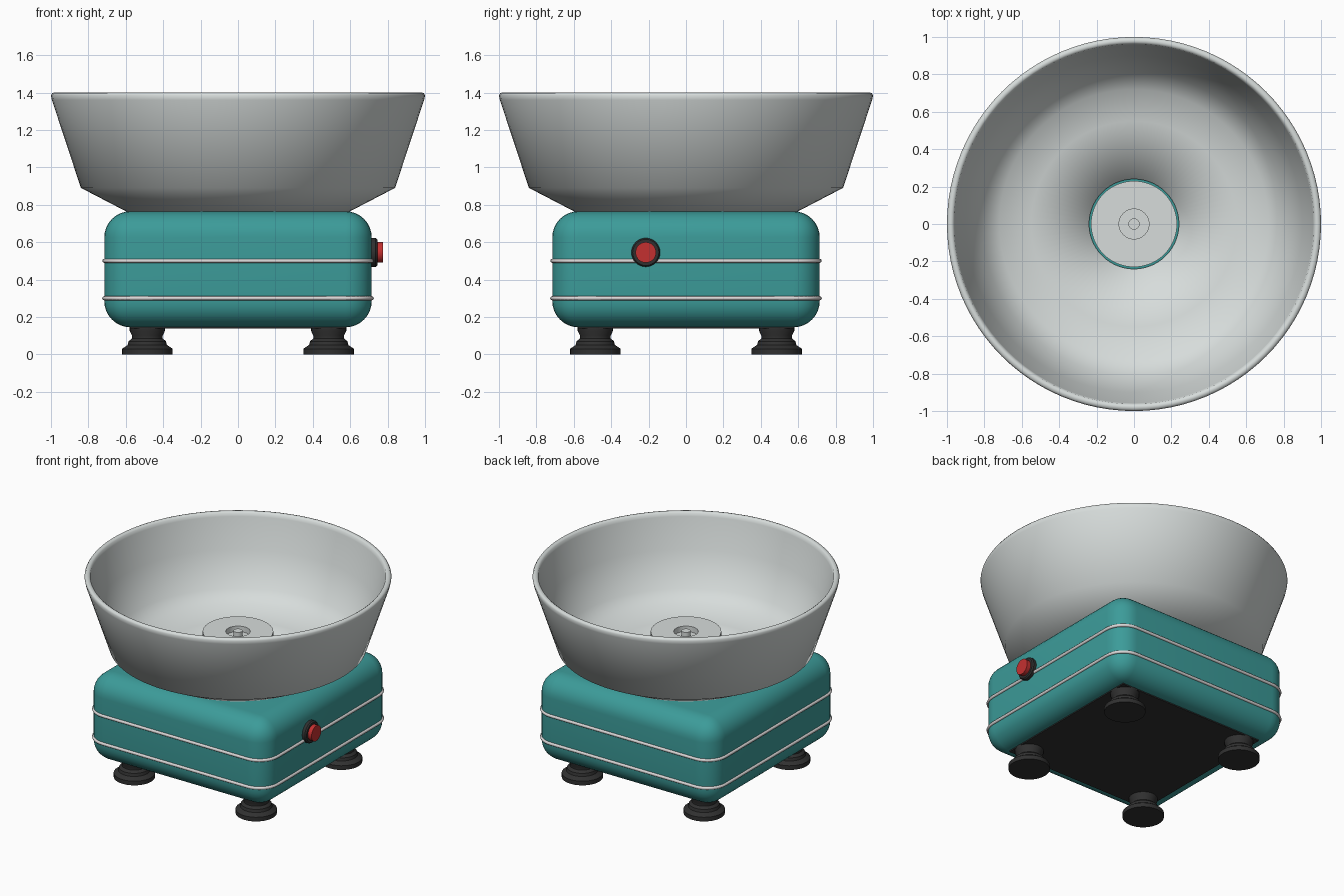
import bpy, bmesh, math
from mathutils import Matrix

if "Cube" in bpy.data.objects:
    bpy.data.objects.remove(bpy.data.objects["Cube"])


def material(name, rgb):
    m = bpy.data.materials.new(name)
    m.diffuse_color = (*rgb, 1)
    m.use_nodes = True
    m.node_tree.nodes["Principled BSDF"].inputs["Base Color"].default_value = m.diffuse_color
    return m


TEAL = material("teal enamel", (0.045, 0.33, 0.32))
STEEL = material("brushed steel", (0.68, 0.72, 0.71))
TRIM = material("pale trim", (0.70, 0.68, 0.68))
BLACK = material("black rubber", (0.03, 0.03, 0.03))
RED = material("red button", (0.55, 0.03, 0.03))


def finish(name, bm, mat, angle=35):
    """Turn a bmesh into a smooth-shaded object."""
    bmesh.ops.recalc_face_normals(bm, faces=bm.faces)
    me = bpy.data.meshes.new(name)
    bm.to_mesh(me)
    bm.free()
    me.materials.append(mat)
    ob = bpy.data.objects.new(name, me)
    bpy.context.collection.objects.link(ob)
    bpy.ops.object.select_all(action='DESELECT')
    ob.select_set(True)
    bpy.context.view_layer.objects.active = ob
    if angle >= 180:
        bpy.ops.object.shade_smooth()
    else:
        bpy.ops.object.shade_smooth_by_angle(angle=math.radians(angle))
    return ob


def lathe(name, profile, mat, steps=48, angle=35, matrix=Matrix()):
    """Spin (radius, height) points around the z axis."""
    bm = bmesh.new()
    vs = [bm.verts.new((r, 0, z)) for r, z in profile]
    es = [bm.edges.new(p) for p in zip(vs, vs[1:])]
    bmesh.ops.spin(bm, geom=vs + es, cent=(0, 0, 0), axis=(0, 0, 1),
                   angle=math.tau, steps=steps, use_duplicate=False)
    bmesh.ops.remove_doubles(bm, verts=bm.verts, dist=1e-4)
    bm.transform(matrix)
    return finish(name, bm, mat, angle)


def box(name, half, z0, z1, mat, bevel):
    bm = bmesh.new()
    bmesh.ops.create_cube(bm, size=1, matrix=Matrix.Translation((0, 0, (z0 + z1) / 2))
                          @ Matrix.Diagonal((2 * half, 2 * half, z1 - z0, 1)))
    if bevel:
        bmesh.ops.bevel(bm, geom=bm.edges[:], offset=bevel, segments=8,
                        profile=0.5, affect='EDGES')
    return finish(name, bm, mat)


# Rounded housing and its dark underside
HALF, ROUND = 0.715, 0.14
box("housing", HALF, 0.145, 0.765, TEAL, ROUND)
box("base_plate", 0.577, 0.137, 0.16, BLACK, 0)


# Trim bands around the housing
def trim_band(name, z, thick=0.011):
    bm = bmesh.new()
    rings = []
    inner = HALF - ROUND
    for q, (sx, sy) in enumerate(((1, 1), (-1, 1), (-1, -1), (1, -1))):
        for i in range(9):
            a = math.pi / 2 * (q + i / 8)
            ring = []
            for k in range(8):
                t = math.tau * k / 8
                r = ROUND + thick * math.cos(t)
                ring.append(bm.verts.new((sx * inner + r * math.cos(a),
                                          sy * inner + r * math.sin(a),
                                          z + thick * math.sin(t))))
            rings.append(ring)
    for i, a in enumerate(rings):
        b = rings[(i + 1) % len(rings)]
        for k in range(8):
            n = (k + 1) % 8
            bm.faces.new((a[k], a[n], b[n], b[k]))
    finish(name, bm, TRIM, 60)


trim_band("lower_trim", 0.30)
trim_band("upper_trim", 0.50)

# Bowl: flared wall with rolled rim, sloped floor and central opening
lathe("bowl", [(0.24, 0.73), (0.58, 0.755), (0.84, 0.89), (0.995, 1.36), (1.0, 1.385),
               (0.992, 1.398), (0.975, 1.4), (0.963, 1.392), (0.958, 1.37),
               (0.90, 1.16), (0.81, 0.92), (0.72, 0.85), (0.55, 0.805),
               (0.24, 0.775), (0.24, 0.73)], STEEL, 96, 180)

# Central spinning head with a recessed hub and shaft
lathe("spinner_head", [(0, 0.70), (0.23, 0.70), (0.23, 0.99), (0.08, 0.99),
                       (0.08, 0.95), (0, 0.95)], STEEL, 64)
lathe("spinner_shaft", [(0, 0.94), (0.03, 0.94), (0.03, 0.995), (0, 0.995)], STEEL, 24)

# Rubber feet
for sx, sx_name in ((-1, "left"), (1, "right")):
    for sy, sy_name in ((-1, "front"), (1, "back")):
        lathe(f"{sy_name}_{sx_name}_foot",
              [(0, 0), (0.135, 0), (0.135, 0.03), (0.105, 0.05), (0.10, 0.07),
               (0.082, 0.085), (0.082, 0.10), (0.094, 0.125), (0.094, 0.145), (0, 0.145)],
              BLACK, 32, 35, Matrix.Translation((sx * 0.485, sy * 0.485, 0)))

# Push button on the right side
side = Matrix.Translation((0.70, -0.215, 0.545)) @ Matrix.Rotation(math.pi / 2, 4, 'Y')
lathe("button_bezel", [(0, 0), (0.077, 0), (0.077, 0.036), (0.07, 0.045), (0, 0.045)],
      BLACK, 32, 35, side)
lathe("button", [(0, 0.03), (0.055, 0.03), (0.055, 0.074), (0, 0.074)], RED, 32, 35, side)
